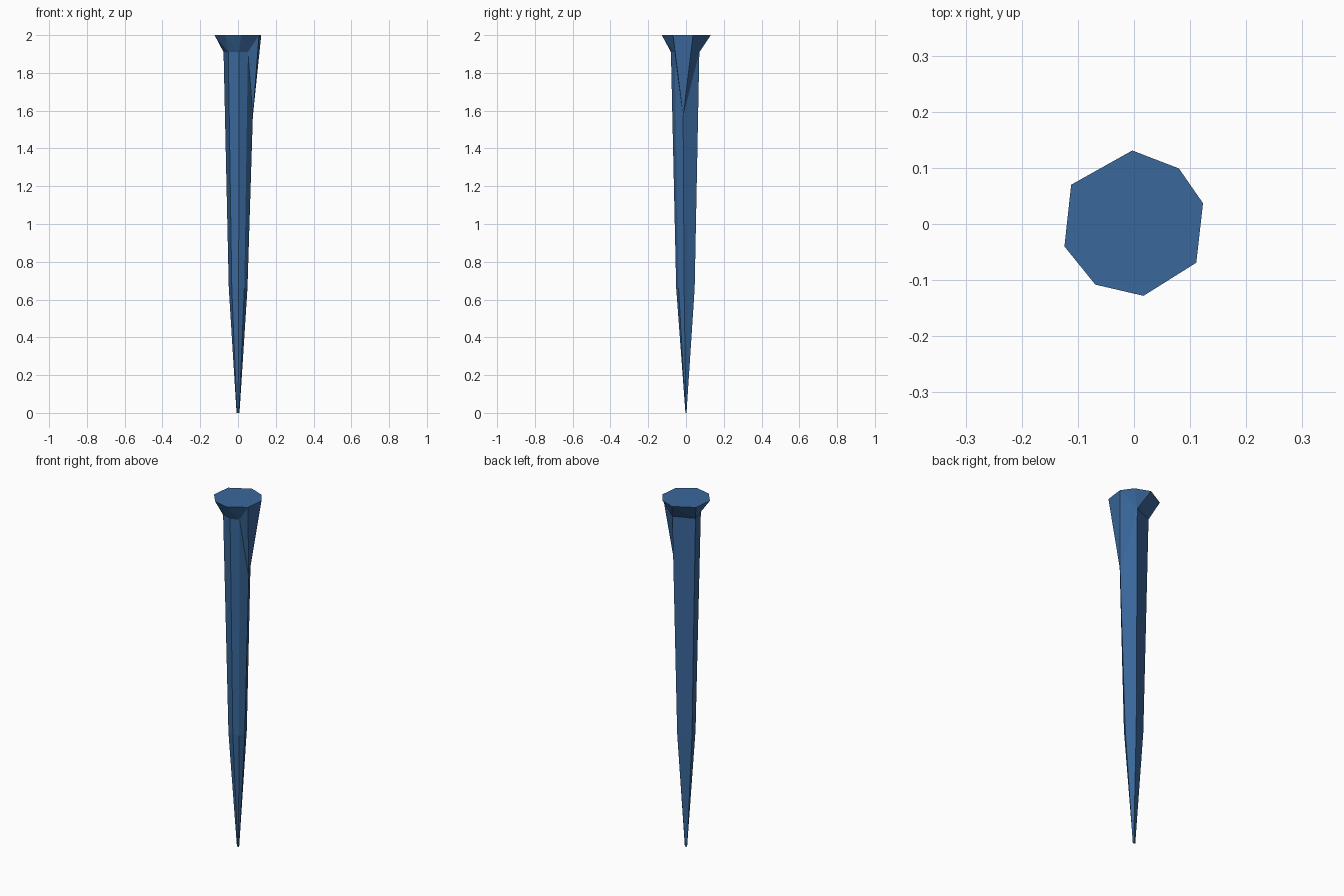
import bpy, bmesh, math

if "Cube" in bpy.data.objects:
    bpy.data.objects.remove(bpy.data.objects["Cube"])

# one flat colour
steel = bpy.data.materials.new("blue steel")
steel.diffuse_color = (0.042, 0.138, 0.33, 1)
steel.use_nodes = True
steel.node_tree.nodes["Principled BSDF"].inputs["Base Color"].default_value = steel.diffuse_color

# flared head outline (counter-clockwise) and uneven shank corners (angle, z where shank meets head)
HEAD = [(0.123, 0.037), (0.08, 0.099), (-0.003, 0.131), (-0.112, 0.07),
        (-0.124, -0.04), (-0.069, -0.108), (0.017, -0.128), (0.111, -0.069)]
SHANK = [(-11, 1.57), (62, 1.91), (163, 1.91), (230, 1.91), (274, 1.91), (311, 1.91)]

bm = bmesh.new()


def ring(rx, ry, z=None):
    return [bm.verts.new((rx * math.cos(math.radians(a)), ry * math.sin(math.radians(a)),
                          top if z is None else z)) for a, top in SHANK]


def band(lower, upper):
    n = len(lower)
    for i in range(n):
        j = (i + 1) % n
        bm.faces.new((lower[i], lower[j], upper[j], upper[i]))


# shank: tip, shoulder, neck
tip = ring(0.008, 0.003, 0.0)
mid = ring(0.051, 0.052, 0.66)
neck = ring(0.080, 0.080)
bm.faces.new(tip[::-1])
band(tip, mid)
band(mid, neck)

# head: flat top and a skirt of triangles down to the nearest shank corner
head = [bm.verts.new((x, y, 2.0)) for x, y in HEAD]
bm.faces.new(head)


def nearest(i):
    a, b = HEAD[i], HEAD[(i + 1) % len(HEAD)]
    m = math.degrees(math.atan2(a[1] + b[1], a[0] + b[0]))
    return min(range(len(SHANK)), key=lambda k: abs((SHANK[k][0] - m + 180) % 360 - 180))


for i in range(len(head)):
    k, prev = nearest(i), nearest(i - 1)
    bm.faces.new((head[i], neck[k], head[(i + 1) % len(head)]))
    if k != prev:
        bm.faces.new((head[i], neck[prev], neck[k]))

bmesh.ops.recalc_face_normals(bm, faces=bm.faces[:])
mesh = bpy.data.meshes.new("spike")
bm.to_mesh(mesh)
bm.free()
mesh.materials.append(steel)
spike = bpy.data.objects.new("spike", mesh)
bpy.context.collection.objects.link(spike)
